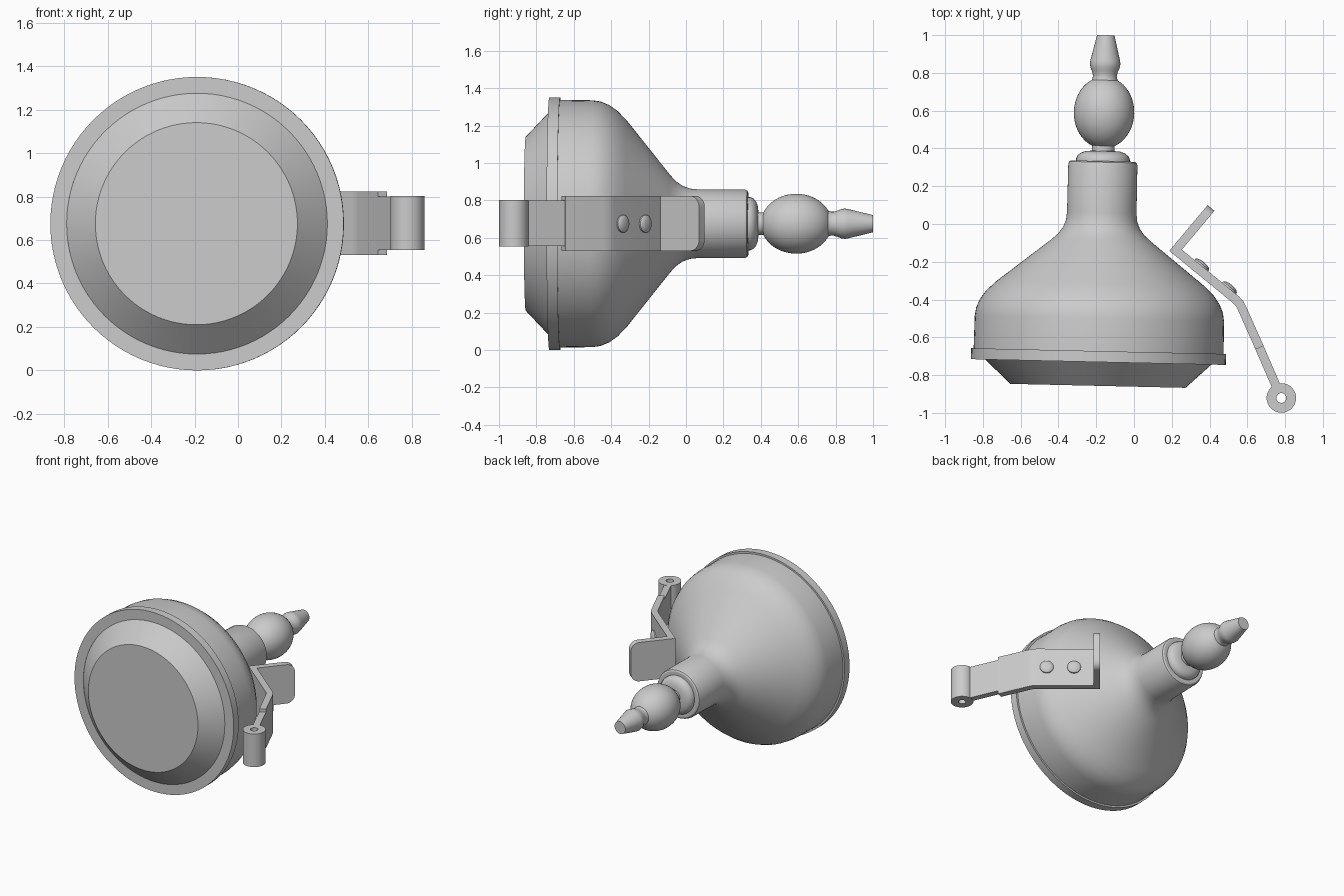
import bpy, bmesh
from math import sin, cos, pi, radians
from mathutils import Matrix, Vector

cube = bpy.data.objects.get("Cube")
if cube:
    bpy.data.objects.remove(cube, do_unlink=True)

grey = bpy.data.materials.new("plain_grey")
grey.use_nodes = True
grey.diffuse_color = (0.6, 0.6, 0.6, 1)
grey.node_tree.nodes["Principled BSDF"].inputs["Base Color"].default_value = (0.6, 0.6, 0.6, 1)


def finish(name, bm, angle=30):
    bmesh.ops.recalc_face_normals(bm, faces=bm.faces[:])
    mesh = bpy.data.meshes.new(name)
    bm.to_mesh(mesh)
    bm.free()
    mesh.materials.append(grey)
    obj = bpy.data.objects.new(name, mesh)
    bpy.context.collection.objects.link(obj)
    bpy.ops.object.select_all(action='DESELECT')
    obj.select_set(True)
    bpy.context.view_layer.objects.active = obj
    bpy.ops.object.shade_smooth_by_angle(angle=radians(angle))
    return obj


def lathe(name, profile, matrix, segments=96, ring=False):
    """Turn (distance along axis, radius) points around local z."""
    bm = bmesh.new()
    loops = []
    for t, r in profile:
        loops.append([bm.verts.new(matrix @ Vector((r * cos(2 * pi * i / segments),
                                                    r * sin(2 * pi * i / segments), t)))
                      for i in range(segments)])
    pairs = list(zip(loops, loops[1:]))
    if ring:
        pairs.append((loops[-1], loops[0]))
    else:
        bm.faces.new(loops[0])
        bm.faces.new(loops[-1])
    for a, b in pairs:
        for i in range(segments):
            j = (i + 1) % segments
            bm.faces.new((a[i], a[j], b[j], b[i]))
    return finish(name, bm)


def strip(name, path, thickness, low, high, start_round=0, end_round=0):
    """Bent flat bar: a mitred plan path extruded in z, with rounded end corners."""
    pts = [Vector(p) for p in path]
    sides = ([], [])
    for i, p in enumerate(pts):
        a = (p - pts[i - 1]).normalized() if i else (pts[1] - p).normalized()
        b = (pts[i + 1] - p).normalized() if i < len(pts) - 1 else a
        na, nb = Vector((-a.y, a.x)), Vector((-b.y, b.x))
        miter = (na + nb).normalized()
        offset = miter * (thickness / 2 / miter.dot(na))
        sides[0].append(p + offset)
        sides[1].append(p - offset)
    bm = bmesh.new()
    rows = [[bm.verts.new((q.x, q.y, z)) for q in side]
            for side, z in ((sides[0], low), (sides[1], low), (sides[1], high), (sides[0], high))]
    for k in range(4):
        a, b = rows[k], rows[(k + 1) % 4]
        for i in range(len(pts) - 1):
            bm.faces.new((a[i], a[i + 1], b[i + 1], b[i]))
    for i in (0, -1):
        bm.faces.new([row[i] for row in rows])
    for i, radius, segs in ((0, start_round, 8), (-1, end_round, 3)):
        if radius:
            edges = [bm.edges.get((rows[0][i], rows[1][i])), bm.edges.get((rows[2][i], rows[3][i]))]
            bmesh.ops.bevel(bm, geom=edges, offset=radius, segments=segs, profile=0.5, affect='EDGES')
    return finish(name, bm)


# Lamp axis runs front to back, turned slightly to one side
axis = (Matrix.Translation((-0.172, 0, 0.675)) @ Matrix.Rotation(radians(-1.3), 4, 'Z')
        @ Matrix.Rotation(radians(-90), 4, 'X'))

# Lens, bezel and bell-shaped shell with its neck
lathe("front_lens", [(-0.857, 0.465), (-0.725, 0.605), (-0.70, 0.605)], axis)
lathe("bezel_ring", [(-0.731, 0.675), (-0.673, 0.675), (-0.673, 0.60), (-0.731, 0.60)], axis, ring=True)
lathe("lamp_shell", [(-0.69, 0.662), (-0.5, 0.66), (-0.455, 0.653), (-0.41, 0.634),
                     (-0.365, 0.602), (-0.315, 0.55), (-0.085, 0.261), (-0.055, 0.228),
                     (-0.02, 0.203), (0.02, 0.188), (0.06, 0.184), (0.315, 0.183),
                     (0.327, 0.178), (0.333, 0.168)], axis)

# Collar dome, ball and tip at the back
lathe("collar", [(0.32, 0.142), (0.345, 0.142), (0.362, 0.134), (0.376, 0.116),
                 (0.385, 0.09), (0.387, 0.06)], axis, 64)
lathe("stem", [(0.38, 0.06), (0.43, 0.06)], axis, 48)
ball = [(0.59 - 0.19 * cos(a), 0.16 * sin(a)) for a in (pi * (i + 2) / 24 for i in range(21))]
lathe("ball", ball, axis, 64)
lathe("tip", [(0.755, 0.07), (0.775, 0.064), (0.79, 0.064), (0.81, 0.07), (0.83, 0.078),
              (0.85, 0.081), (0.868, 0.078), (1.0, 0.046)], axis, 48)

# Side bracket: bent strap with a rounded tab, narrower arm and hinge barrel
strip("bracket_strap", [(0.408, 0.085), (0.22, -0.139), (0.54, -0.401), (0.561, -0.424),
                        (0.575, -0.453), (0.665, -0.655)], 0.047, 0.53, 0.823, 0.06, 0.015)
strip("bracket_arm", [(0.655, -0.633), (0.755, -0.863)], 0.047, 0.555, 0.80)
lathe("hinge_barrel", [(0.553, 0.078), (0.802, 0.078), (0.802, 0.026), (0.553, 0.026)],
      Matrix.Translation((0.78, -0.921, 0)), 48, ring=True)

# Two domed rivets on the outer side of the strap
outward = Vector((0.634, 0.773, 0)).normalized()
turn = outward.to_track_quat('Z', 'Y').to_matrix().to_4x4()
for label, x, y in (("rear", 0.357, -0.22), ("front", 0.503, -0.34)):
    lathe(label + "_rivet", [(-0.01, 0.047), (0.008, 0.047), (0.015, 0.04), (0.02, 0.025), (0.022, 0.01)],
          Matrix.Translation((x, y, 0.675)) @ turn, 32)
